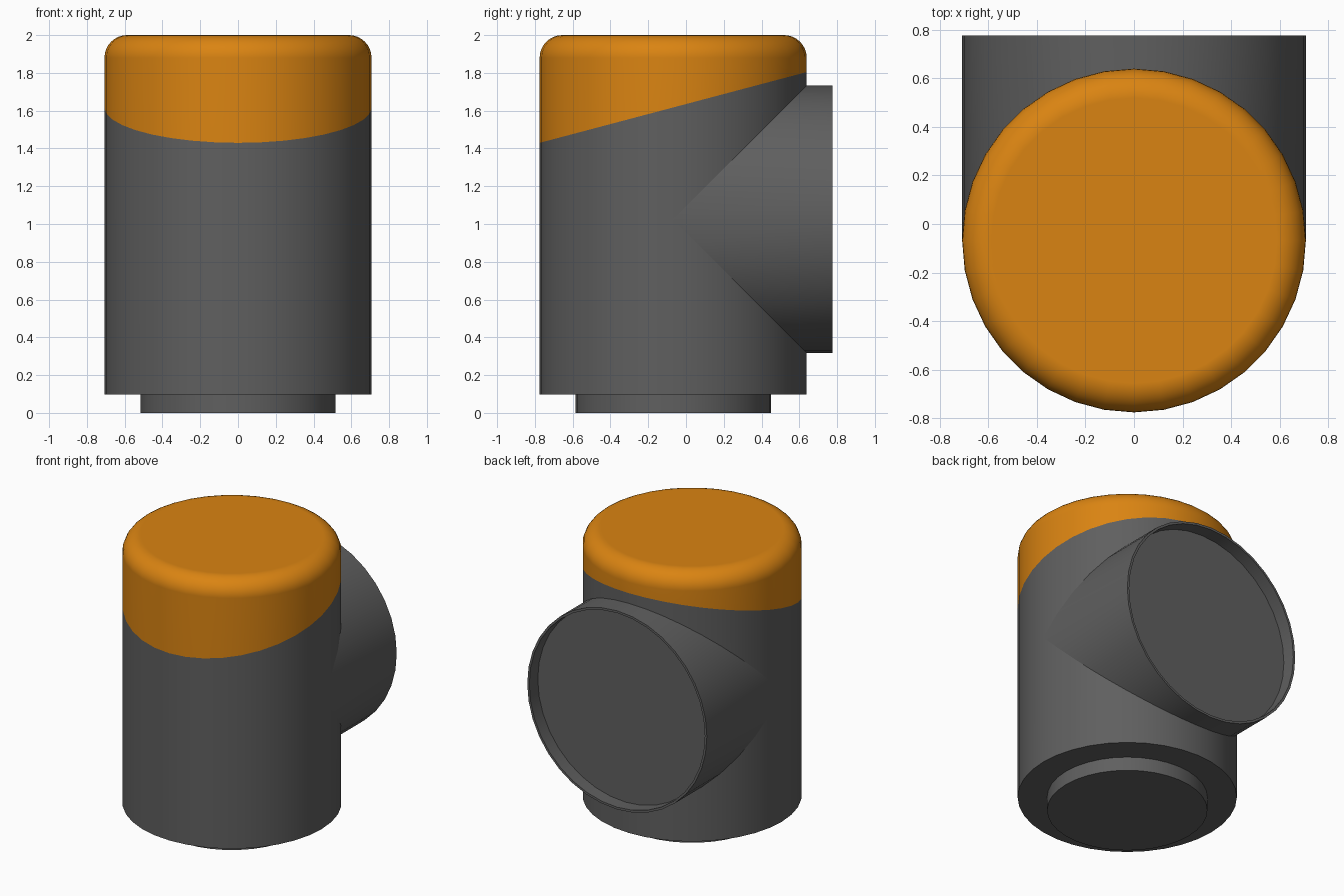
import bpy, bmesh
from math import sin, cos, pi, radians
from mathutils import Matrix, Vector

SIDES = 36
R = 0.707            # body and side pipe share one radius
AXIS_Y = -0.068      # body centre line
PIPE_Z = 1.025       # pipe centre line
PIPE_END = 0.775 - AXIS_Y

default = bpy.data.objects.get("Cube")
if default:
    bpy.data.objects.remove(default, do_unlink=True)


def material(name, colour):
    mat = bpy.data.materials.new(name)
    mat.use_nodes = True
    mat.diffuse_color = (*colour, 1)
    mat.node_tree.nodes["Principled BSDF"].inputs["Base Color"].default_value = (*colour, 1)
    return mat


def lathe(profile, cap_start=True):
    """Spin (radius, height) points around z, closing the ends with flat discs."""
    bm = bmesh.new()
    rings = [[bm.verts.new((r * cos(2 * pi * i / SIDES), r * sin(2 * pi * i / SIDES), z))
              for i in range(SIDES)] for r, z in profile]
    for low, high in zip(rings, rings[1:]):
        for i in range(SIDES):
            j = (i + 1) % SIDES
            bm.faces.new((low[i], low[j], high[j], high[i]))
    if cap_start:
        bm.faces.new(rings[0][::-1])
    bm.faces.new(rings[-1])
    return bm


def cut(bm, point, normal, clear=False):
    bmesh.ops.bisect_plane(bm, geom=bm.verts[:] + bm.edges[:] + bm.faces[:], dist=1e-5,
                           plane_co=point, plane_no=normal, clear_inner=clear)


def finish(bm, name, mats, location):
    mesh = bpy.data.meshes.new(name)
    bm.to_mesh(mesh)
    bm.free()
    for mat in mats:
        mesh.materials.append(mat)
    obj = bpy.data.objects.new(name, mesh)
    obj.location = location
    bpy.context.collection.objects.link(obj)
    bpy.ops.object.select_all(action='DESELECT')
    obj.select_set(True)
    bpy.context.view_layer.objects.active = obj
    bpy.ops.object.shade_smooth_by_angle(angle=radians(30))
    return obj


grey = material("dark grey", (0.115, 0.115, 0.115))
orange = material("orange", (0.70, 0.23, 0.006))

# Upright body with stepped base and rounded top
bevel, steps = 0.12, 8
profile = [(0.517, 0), (0.517, 0.098), (R, 0.098)]
profile += [(R - bevel + bevel * cos(a), 2 - bevel + bevel * sin(a))
            for a in (pi / 2 * k / steps for k in range(steps + 1))]
body = lathe(profile)

# Slanted colour line: everything above it is the orange cap
line_point = Vector((0, 0, 1.617))
line_normal = Vector((0, -0.265, 1)).normalized()
cut(body, line_point, line_normal)
for face in body.faces:
    above = (face.calc_center_median() - line_point).dot(line_normal) > 0
    face.material_index = int(above)
body_obj = finish(body, "body", [grey, orange], (0, AXIS_Y, 0))
body_obj.modifiers.new("even_shading", 'WEIGHTED_NORMAL').keep_sharp = True

# Side pipe with thin rim and recessed disc, mitred against the body
rim, depth = 0.016, 0.095
pipe = lathe([(R, 0), (R, PIPE_END), (R - rim, PIPE_END), (R - rim, PIPE_END - depth)],
             cap_start=False)
pipe.transform(Matrix.Rotation(-pi / 2, 4, 'X'))
for side in (-1, 1):
    cut(pipe, (0, 0, 0), (0, 1, side), clear=True)
finish(pipe, "side_pipe", [grey], (0, AXIS_Y, PIPE_Z))
